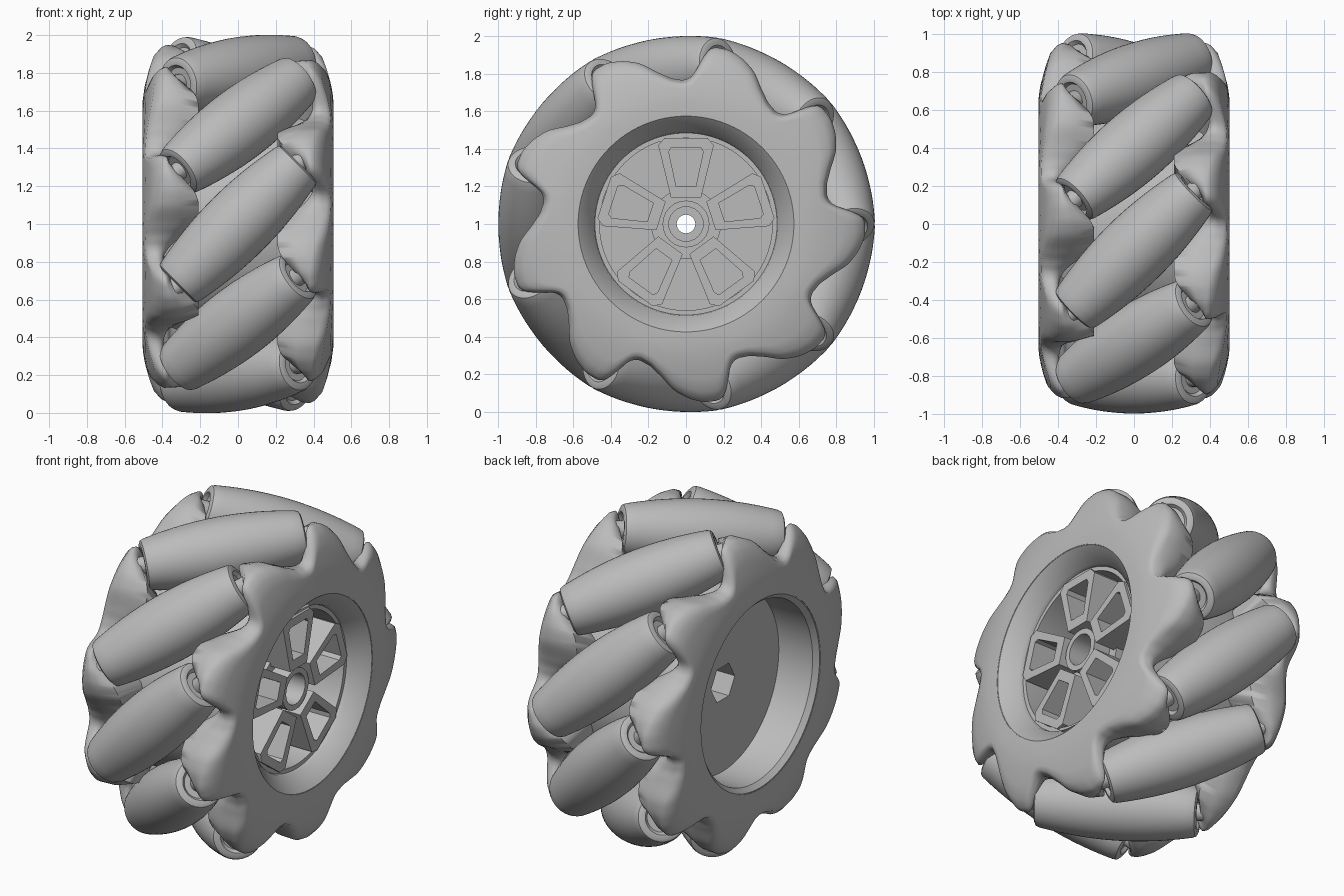
import bpy, bmesh, math
from mathutils import Matrix, Vector

old = bpy.data.objects.get("Cube")
if old:
    bpy.data.objects.remove(old, do_unlink=True)

grey = bpy.data.materials.new("plain_grey")
grey.use_nodes = True
grey.diffuse_color = (0.5, 0.5, 0.5, 1)
grey.node_tree.nodes["Principled BSDF"].inputs["Base Color"].default_value = (0.5, 0.5, 0.5, 1)

ROLLERS = 9
STEP = 360 / ROLLERS
CENTRE = Matrix.Translation((0, 0, 1))


def turn(deg, axis="X"):
    return Matrix.Rotation(math.radians(deg), 4, axis)


def polar(x, r, deg):
    a = math.radians(deg)
    return Vector((x, r * math.cos(a), r * math.sin(a)))


def loft(name, rings, matrix=Matrix(), angle=35):
    """Join a closed loop of closed sections into one solid ring."""
    bm = bmesh.new()
    rows = [[bm.verts.new(p) for p in ring] for ring in rings]
    n, m = len(rows), len(rows[0])
    for i in range(n):
        a, b = rows[i], rows[(i + 1) % n]
        for j in range(m):
            k = (j + 1) % m
            bm.faces.new((a[j], a[k], b[k], b[j]))
    bmesh.ops.recalc_face_normals(bm, faces=bm.faces)
    mesh = bpy.data.meshes.new(name)
    bm.to_mesh(mesh)
    bm.free()
    mesh.materials.append(grey)
    ob = bpy.data.objects.new(name, mesh)
    bpy.context.collection.objects.link(ob)
    ob.matrix_world = CENTRE @ matrix
    bpy.ops.object.select_all(action="DESELECT")
    ob.select_set(True)
    bpy.context.view_layer.objects.active = ob
    bpy.ops.object.shade_smooth_by_angle(angle=math.radians(angle))
    return ob


def lathe(name, profile, matrix=Matrix(), sides=96):
    return loft(name, [[polar(x, r, 360 * i / sides) for x, r in profile]
                       for i in range(sides)], matrix)


def frame(name, outer, inner, x0, x1, matrix=Matrix()):
    """Prism with a hole; outer and inner are matching (y, z) outlines."""
    return loft(name, [[(x0, *o), (x1, *o), (x1, *i), (x0, *i)]
                       for o, i in zip(outer, inner)], matrix)


def outline(radius, n=60, sides=0):
    pts = []
    for i in range(n):
        a = 360 * i / n
        r = radius
        if sides:
            half = 180 / sides
            r *= math.cos(math.radians(half)) / math.cos(math.radians(a % (2 * half) - half))
        pts.append(polar(0, r, a).yz)
    return pts


def between(table, d):
    """Linear interpolation through (position, value) pairs."""
    for (a, u), (b, v) in zip(table, table[1:]):
        if a <= d <= b:
            return u + (v - u) * (d - a) / (b - a)
    return table[-1][1]


# Barrel rollers with rounded shoulders and dished ends
ROLLER_R, HALF = 0.81, 0.455
stations = [0.94 * HALF * (i / 10 - 1) for i in range(21)]
barrel = [(s, 1 - math.sqrt(ROLLER_R ** 2 + 0.4 * s * s)) for s in stations]
end_r = barrel[0][1]
cap = [(HALF - 0.02, 0.03), (HALF - 0.02, 0.085), (HALF, 0.1),
       (HALF, end_r - 0.024), (HALF - 0.008, end_r - 0.008)]
roller_profile = [(-s, r) for s, r in cap] + barrel + cap[::-1]
for k in range(ROLLERS):
    place = turn(180 + STEP * k) @ Matrix.Translation((0, ROLLER_R, 0)) @ turn(45, "Y")
    lathe(f"roller_{k + 1}", roller_profile, place, 48)
    lathe(f"roller_axle_{k + 1}", [(-0.5, 0.01), (-0.5, 0.05), (0.5, 0.05), (0.5, 0.01)], place, 16)

# Lobed side plates: rim radius and inner depth across one lobe
RIM = [(0, .955), (5, .955), (10, .93), (15, .89), (20, .825), (25, .78),
       (30, .765), (33.5, .785), (36, .86), (38, .93), (40, .955)]
DEPTH = [(0, .37), (11, .21), (21, .21), (30, .36), (36, .41), (40, .37)]


def face_x(r):
    return 0.505 - 0.5 * max(r - 0.65, 0) ** 1.5


sections = []
for i in range(360):
    d = (81 - i) % STEP
    rim = sum(between(RIM, (d + o) % STEP) for o in (-1, 0, 1)) / 3
    deep = sum(between(DEPTH, (d + o) % STEP) for o in (-2, 0, 2)) / 3
    sec = [(0.505, 0.578), (0.505, 0.65)]
    for f in (0.3, 0.6, 0.82):
        r = 0.65 + (rim - 0.65) * f
        sec.append((face_x(r), r))
    edge = face_x(rim)
    sec += [(edge - 0.014, rim - 0.014), (edge - 0.04, rim)]
    inner = min(deep, edge - 0.06)
    sec += [((edge + inner) / 2 - 0.02, rim - 0.004), (inner, rim - 0.045), (inner, 0.578)]
    sections.append([polar(x, r, i) for x, r in sec])
loft("right_side_plate", sections, angle=70)
loft("left_side_plate", sections, turn(180, "Y"), angle=70)

# Drum with a sloped rim on one side and an open pocket on the other
lathe("drum", [(.503, .575), (.503, .6), (.4, .63), (-.4, .63), (-.503, .6), (-.503, .572),
               (-.475, .545), (-.25, .54), (.1, .46), (.395, .46), (.395, .485), (.42, .49)])

# Wall with a hexagonal socket, and the hub with a stepped bore
frame("hub_wall", outline(0.55), outline(0.115, sides=6), -0.25, 0.12)
lathe("hub_tube", [(-.02, .05), (-.02, .125), (.39, .125), (.39, .092), (.2, .092), (.2, .05)],
      sides=24)
frame("hub_collar", outline(0.195, sides=10), outline(0.12), 0.1, 0.28)

# Five hollow spokes
half_outer = [(0.14, 0.08), (0.42, 0.148), (0.458, 0.115)]
half_inner = [(0.2, 0.052), (0.385, 0.092), (0.408, 0.078)]


def both_sides(half):
    return half + [(y, -z) for y, z in reversed(half)]


for k in range(5):
    frame(f"spoke_{k + 1}", both_sides(half_outer), both_sides(half_inner),
          0.1, 0.41, turn(90 + 72 * k))
